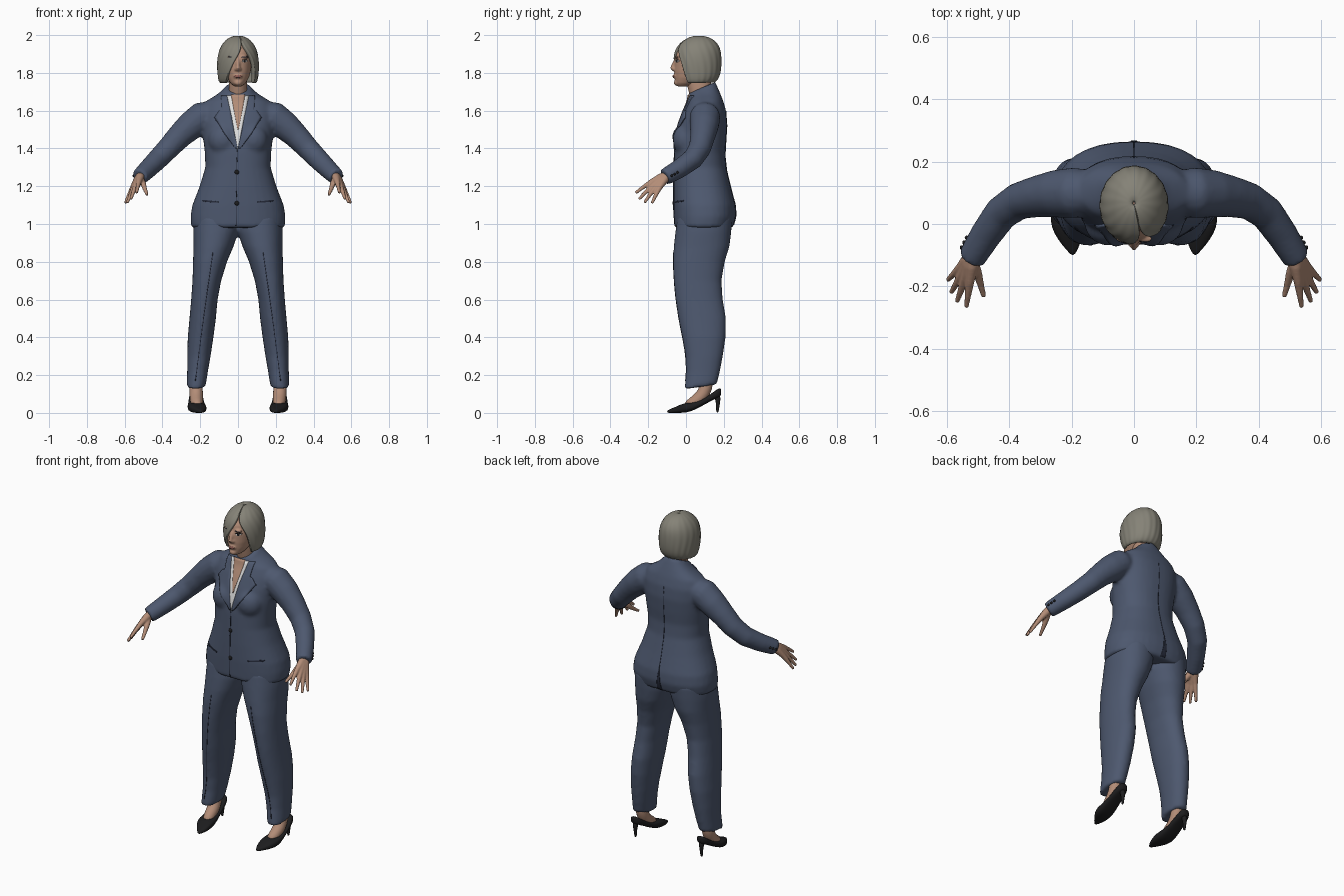
import bpy, bmesh, math
from mathutils import Vector, Matrix
from mathutils.bvhtree import BVHTree

if "Cube" in bpy.data.objects:
    bpy.data.objects.remove(bpy.data.objects["Cube"])


def material(name, r, g, b):
    m = bpy.data.materials.new(name)
    m.use_nodes = True
    m.diffuse_color = (r, g, b, 1)
    bsdf = m.node_tree.nodes["Principled BSDF"]
    bsdf.inputs["Base Color"].default_value = (r, g, b, 1)
    bsdf.inputs["Roughness"].default_value = 0.8
    return m


NAVY = material("navy cloth", 0.075, 0.098, 0.158)
SEAM = material("dark seam", 0.02, 0.025, 0.045)
WHITE = material("white shirt", 0.75, 0.75, 0.75)
SKIN = material("skin", 0.45, 0.265, 0.185)
HAIR = material("ash hair", 0.235, 0.225, 0.185)
BLACK = material("black leather", 0.012, 0.012, 0.013)
LIPS = material("lip rose", 0.30, 0.12, 0.10)


def ring(center, u, v, n=2.0, steps=32):
    """Superellipse loop around a centre, spanned by two half-axes."""
    pts = []
    for i in range(steps):
        a = math.tau * i / steps
        c, s = math.cos(a), math.sin(a)
        pts.append(Vector(center)
                   + Vector(u) * math.copysign(abs(c) ** (2 / n), c)
                   + Vector(v) * math.copysign(abs(s) ** (2 / n), s))
    return pts


def skin_rings(bm, rings, closed=True):
    loops = [[bm.verts.new(p) for p in r] for r in rings]
    count = len(loops[0])
    for a, b in zip(loops, loops[1:]):
        for i in range(count if closed else count - 1):
            j = (i + 1) % count
            bm.faces.new((a[i], a[j], b[j], b[i]))
    if closed:
        bm.faces.new(loops[0][::-1])
        bm.faces.new(loops[-1])


def body(bm, rows, n=2.3):
    """Upright loft from rows of z, centre x, half width, front y, back y, tilt."""
    skin_rings(bm, [ring((cx, (f + b) / 2, z), (hx, 0, 0), (0, (b - f) / 2, tilt), n)
                    for z, cx, hx, f, b, tilt in rows])


def tube(bm, path, mirror=1):
    """Round limb through points of x, y, z, radius."""
    pts = [Vector((p[0] * mirror, p[1], p[2])) for p in path]
    u, rings = Vector((0.6 * mirror, 0.8, 0)), []
    for i, p in enumerate(pts):
        t = (pts[min(i + 1, len(pts) - 1)] - pts[max(i - 1, 0)]).normalized()
        u = (u - t * u.dot(t)).normalized()
        r = path[i][3]
        rings.append(ring(p, u * r, t.cross(u) * r, steps=16))
    skin_rings(bm, rings)


def blob(bm, loc, scale):
    bmesh.ops.create_icosphere(bm, subdivisions=3, radius=1,
                               matrix=Matrix.Translation(loc) @ Matrix.Diagonal((*scale, 1)))


def finish(name, bm, mat, mirror=False, voxel=0, smooth=5, subsurf=0, solid=0):
    if not solid:
        bmesh.ops.recalc_face_normals(bm, faces=bm.faces)
    for f in bm.faces:
        f.smooth = True
    me = bpy.data.meshes.new(name)
    bm.to_mesh(me)
    bm.free()
    me.materials.append(mat)
    ob = bpy.data.objects.new(name, me)
    bpy.context.scene.collection.objects.link(ob)
    if solid:
        m = ob.modifiers.new("thickness", 'SOLIDIFY')
        m.thickness, m.offset = solid, -1
    if voxel:
        m = ob.modifiers.new("blend", 'REMESH')
        m.mode, m.voxel_size, m.use_smooth_shade = 'VOXEL', voxel, True
        m = ob.modifiers.new("relax", 'SMOOTH')
        m.factor, m.iterations = 0.5, smooth
    if subsurf:
        m = ob.modifiers.new("round", 'SUBSURF')
        m.levels = m.render_levels = subsurf
    if mirror:
        m = ob.modifiers.new("mirror", 'MIRROR')
        m.use_mirror_merge = False
    return ob


def surface(ob):
    bpy.context.view_layer.update()
    return BVHTree.FromObject(ob, bpy.context.evaluated_depsgraph_get())


def plate(name, rows, target, mat, lift=0.004, side=-1):
    """Thin panel laid on a surface, from rows of z, x start, x end."""
    bm, grid, sub = bmesh.new(), [], 6
    fine = [tuple(p + (q - p) * k / sub for p, q in zip(a, b))
            for a, b in zip(rows, rows[1:]) for k in range(sub)] + [rows[-1]]
    for z, x0, x1 in fine:
        line = []
        for k in range(sub + 1):
            x = -side * (x0 + (x1 - x0) * k / sub)
            hit = target.ray_cast(Vector((x, side * 2, z)), Vector((0, -side, 0)))[0]
            if hit is None:
                hit = target.find_nearest(Vector((x, side * 0.1, z)))[0]
            line.append(hit + Vector((0, side * lift, 0)))
        grid.append(line)
    skin_rings(bm, grid, closed=False)
    return finish(name, bm, mat, solid=lift + 0.002)


def mirrored(rows, s):
    return [(z, a, b) if s > 0 else (z, -b, -a) for z, a, b in rows]


# Jacket: torso, bust and sleeves blended into one skin
bm = bmesh.new()
body(bm, [(0.98, 0, .248, -.062, .248, 0), (1.04, 0, .252, -.064, .265, 0),
          (1.10, 0, .242, -.066, .262, 0), (1.20, 0, .203, -.066, .236, 0),
          (1.30, 0, .173, -.064, .212, 0), (1.38, 0, .176, -.062, .206, 0),
          (1.45, 0, .184, -.056, .213, 0), (1.53, 0, .19, -.038, .218, 0),
          (1.60, 0, .19, -.012, .212, 0), (1.65, 0, .17, .008, .196, .005),
          (1.685, 0, .11, .014, .178, .015), (1.71, 0, .076, .014, .162, .026),
          (1.722, 0, .068, .014, .155, .03)])
for s in (1, -1):
    blob(bm, (s * .078, .0, 1.445), (.08, .07, .085))
    tube(bm, [(.10, .10, 1.60, .06), (.19, .10, 1.567, .082), (.25, .097, 1.52, .077),
              (.31, .088, 1.465, .067), (.37, .073, 1.40, .06), (.425, .035, 1.343, .056),
              (.475, -.035, 1.293, .051), (.522, -.112, 1.248, .045)], s)
jacket = finish("jacket", bm, NAVY, voxel=.011)
cloth = surface(jacket)

# Trousers: two legs merging at the hips
bm = bmesh.new()
for s in (1, -1):
    body(bm, [(z, s * c, h, f, b, t) for z, c, h, f, b, t in [
        (.138, .222, .05, -.008, .163, .012), (.22, .214, .055, .0, .18, 0),
        (.30, .207, .062, -.002, .195, 0), (.40, .198, .068, -.02, .21, 0),
        (.50, .187, .07, -.04, .212, 0), (.60, .178, .07, -.055, .195, 0),
        (.70, .165, .076, -.065, .188, 0), (.80, .148, .09, -.069, .205, 0),
        (.88, .130, .106, -.065, .23, 0), (.96, .117, .120, -.056, .24, 0),
        (1.04, .113, .118, -.045, .245, 0)]], 2.15)
trousers = finish("trousers", bm, NAVY, voxel=.011)
legs = surface(trousers)

# Shirt, open neckline and lapels
plate("shirt", [(1.395, -.006, -.002), (1.55, -.034, .03), (1.68, -.06, .058)], cloth, WHITE)
plate("chest", [(1.50, -.002, .003), (1.60, -.021, .023), (1.685, -.037, .038)], cloth, SKIN, .007)
for s, label in ((1, "left"), (-1, "right")):
    plate(label + "_lapel", mirrored(
        [(1.40, .002, .012), (1.48, .018, .07), (1.565, .033, .125), (1.60, .041, .10),
         (1.605, .042, .085), (1.68, .059, .09)], s), cloth, NAVY, .0075)
    plate(label + "_lapel_edge", mirrored(
        [(1.41, .018, .022), (1.48, .069, .073), (1.565, .124, .128)], s), cloth, SEAM, .003)
    plate(label + "_pocket", mirrored(
        [(1.113, .105, .125), (1.119, .105, .185), (1.128, .18, .19)], s), cloth, SEAM, .003)
    plate(label + "_crease", mirrored(
        [(.17, .224, .2275), (.50, .181, .1845), (.85, .131, .1345)], s), legs, SEAM, .002)
plate("front_seam", [(.99, -.012, -.009), (1.395, -.006, -.003)], cloth, SEAM, .003)
plate("back_seam", [(1.12, -.001, .001), (1.60, -.001, .001)], cloth, SEAM, .002, side=1)
plate("back_vent", [(.985, -.016, .016), (1.06, -.009, .009), (1.12, -.001, .001)],
      cloth, SEAM, .003, side=1)

# Front and cuff buttons
bm = bmesh.new()
for z in (1.11, 1.275):
    hit = cloth.ray_cast(Vector((-.006, -2, z)), Vector((0, 1, 0)))[0]
    blob(bm, hit, (.012, .006, .012))
for s in (1, -1):
    for k in range(3):
        p = Vector((.515, -.10, 1.255)) + k * Vector((-.0095, .015, .0092)) + Vector((.05, .032, 0))
        p.x *= s
        blob(bm, cloth.find_nearest(p)[0], (.007, .007, .007))
finish("buttons", bm, BLACK)

# Hands: a tube from the wrist to each fingertip, fused at the palm
bm = bmesh.new()
wrist = Vector((.513, -.095, 1.26))
for tip in ((.537, -.266, 1.165), (.567, -.249, 1.131), (.586, -.22, 1.113), (.597, -.18, 1.11)):
    tip = Vector(tip)
    path = [(0, .023), (.25, .021), (.52, .0145), (.78, .0105), (1, .0075)]
    tube(bm, [(*(wrist.lerp(tip, t) + Vector((0, 0, .012 * math.sin(t * math.pi)))), r)
              for t, r in path])
tube(bm, [(.517, -.115, 1.245, .018), (.502, -.155, 1.212, .015),
          (.491, -.195, 1.18, .011), (.481, -.232, 1.155, .008)])
finish("hands", bm, SKIN, mirror=True, voxel=.0045, smooth=3)

# Feet, pumps and stiletto heels
bm = bmesh.new()
tube(bm, [(.222, .115, .20, .036), (.222, .105, .13, .036), (.221, .085, .088, .036),
          (.219, .04, .052, .034), (.212, -.005, .03, .025)])
finish("feet", bm, SKIN, mirror=True, subsurf=1)
bm = bmesh.new()
skin_rings(bm, [ring((cx, y, (lo + hi) / 2), (hw, 0, 0), (0, 0, (hi - lo) / 2), 2.8, 24)
                for y, cx, hw, lo, hi in [
    (-.10, .196, .005, 0, .012), (-.08, .199, .02, 0, .022), (-.05, .206, .038, 0, .034),
    (-.01, .216, .05, 0, .053), (.03, .219, .049, .008, .054), (.08, .221, .042, .034, .068),
    (.13, .222, .038, .062, .098), (.172, .222, .031, .082, .132), (.187, .222, .016, .092, .13)]])
tube(bm, [(.222, .165, .095, .02), (.222, .17, .06, .012), (.222, .168, .03, .008),
          (.222, .166, 0, .007)])
finish("shoes", bm, BLACK, mirror=True, subsurf=1)

# Neck and head
bm = bmesh.new()
body(bm, [(1.62, 0, .052, .03, .14, 0), (1.69, 0, .05, .018, .138, 0),
          (1.74, 0, .048, .003, .132, 0), (1.80, 0, .048, -.005, .13, 0)], 2)
finish("neck", bm, SKIN, subsurf=1)
bm = bmesh.new()
body(bm, [(1.728, 0, .02, -.045, .02, 0), (1.745, 0, .04, -.057, .06, 0),
          (1.775, 0, .058, -.060, .11, 0), (1.81, 0, .068, -.062, .14, 0),
          (1.86, 0, .075, -.060, .16, 0), (1.91, 0, .073, -.048, .158, 0),
          (1.95, 0, .056, -.02, .135, 0), (1.975, 0, .03, .01, .10, 0)], 2.1)
tube(bm, [(0, -.055, 1.872, .008), (0, -.066, 1.845, .010), (0, -.073, 1.826, .012),
          (0, -.062, 1.815, .011)])
blob(bm, (0, -.057, 1.782), (.025, .013, .012))
blob(bm, (0, -.048, 1.748), (.022, .017, .016))
for s in (1, -1):
    blob(bm, (s * .011, -.063, 1.82), (.009, .010, .008))
    blob(bm, (s * .036, -.047, 1.884), (.024, .012, .007))
face = surface(finish("head", bm, SKIN, voxel=.0055, smooth=3))

# Facial features
plate("lips", [(1.774, -.009, .009), (1.782, -.024, .024), (1.79, -.011, .011)], face, LIPS, .002)
for s, label in ((1, "left"), (-1, "right")):
    for part, mat, lift, rows in (
            ("eye", WHITE, .002, [(1.856, .03, .04), (1.862, .021, .05), (1.867, .028, .044)]),
            ("iris", BLACK, .003, [(1.855, .033, .039), (1.861, .03, .042), (1.867, .032, .04)]),
            ("lash", BLACK, .003, [(1.866, .02, .052), (1.87, .025, .046)]),
            ("brow", SEAM, .002, [(1.882, .018, .05), (1.886, .022, .054)])):
        plate(label + "_" + part, mirrored(rows, s), face, mat, lift)

# Bob haircut: ridged shell, parted over one side of the face
rows = [(1.742, .097, -.035, .150, -42, 58), (1.77, .106, -.05, .173, -34, 56),
        (1.80, .109, -.062, .183, -27, 54), (1.84, .111, -.068, .187, -17, 50),
        (1.88, .109, -.068, .187, -5, 42), (1.915, .102, -.06, .184, 6, 30),
        (1.945, .089, -.045, .174, 13, 19), (1.972, .068, -.015, .152, 15, 15.5),
        (1.991, .041, .02, .12, 15, 15), (2.0, .004, .062, .07, 15, 15)]
bm, rings, steps = bmesh.new(), [], 96
for z, rx, f, b, start, end in rows:
    loop = []
    for i in range(steps + 1):
        a = math.radians(end + (start + 360 - end) * i / steps)
        k = 1 + .008 * math.cos(i * math.tau / 6)
        loop.append(Vector((k * rx * math.sin(a), (f + b) / 2 - k * (b - f) / 2 * math.cos(a), z)))
    rings.append(loop)
skin_rings(bm, rings, closed=False)
finish("hair", bm, HAIR, solid=.02, subsurf=1)
